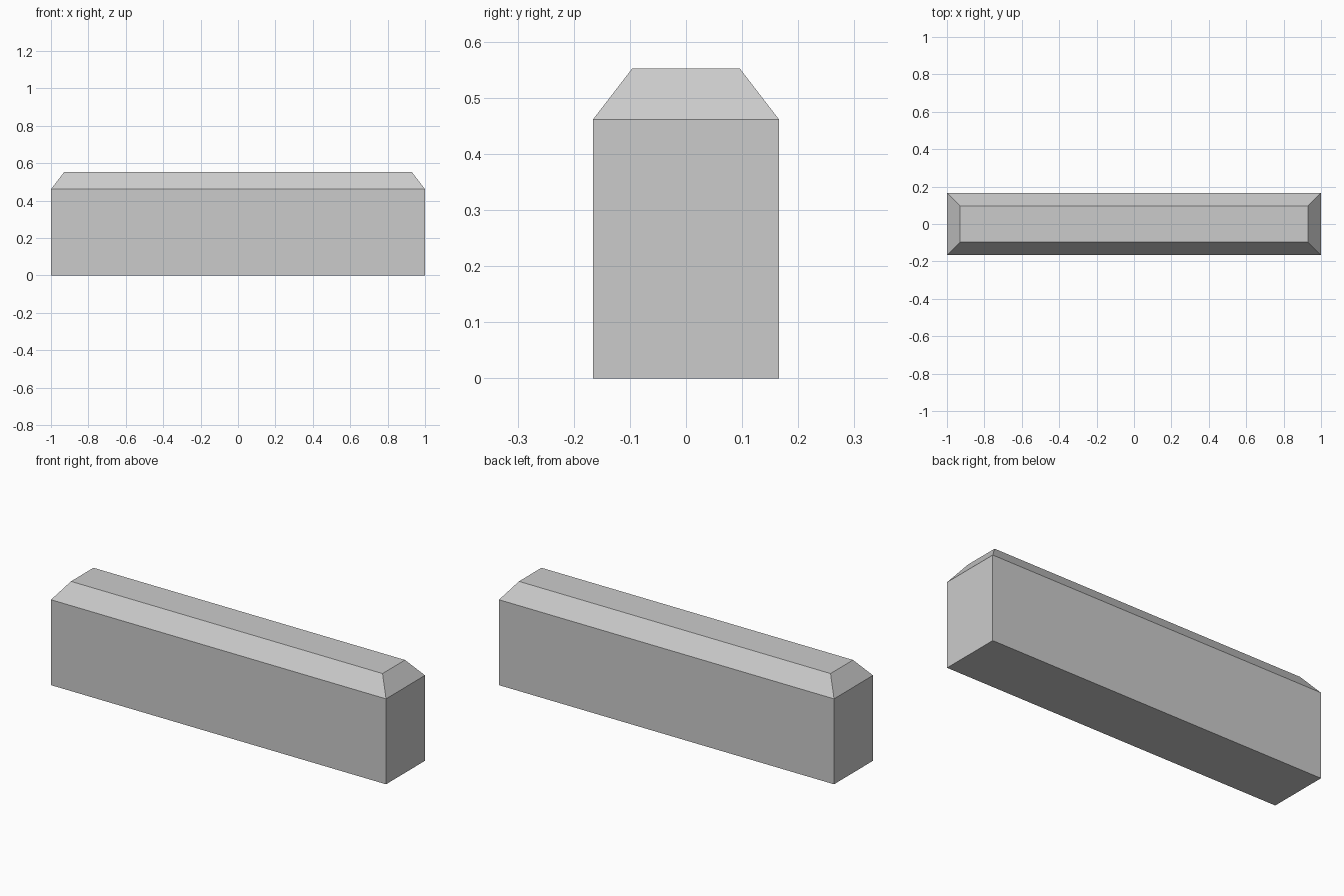
import bpy
import bmesh

if "Cube" in bpy.data.objects:
    bpy.data.objects.remove(bpy.data.objects["Cube"])

# Overall sizes
HALF_X, HALF_Y = 1.0, 0.166
SHOULDER_Z, TOP_Z = 0.461, 0.552
INSET = 0.07


def ring(bm, hx, hy, z):
    return [bm.verts.new((sx * hx, sy * hy, z))
            for sx, sy in ((-1, -1), (1, -1), (1, 1), (-1, 1))]


# Long block with sloped shoulders around a flat top
bm = bmesh.new()
rings = [ring(bm, HALF_X, HALF_Y, 0),
         ring(bm, HALF_X, HALF_Y, SHOULDER_Z),
         ring(bm, HALF_X - INSET, HALF_Y - INSET, TOP_Z)]
for low, high in zip(rings, rings[1:]):
    for i in range(4):
        j = (i + 1) % 4
        bm.faces.new((low[i], low[j], high[j], high[i]))
bm.faces.new(rings[0][::-1])
bm.faces.new(rings[-1])
bmesh.ops.recalc_face_normals(bm, faces=bm.faces)

mesh = bpy.data.meshes.new("chamfered_block")
bm.to_mesh(mesh)
bm.free()
block = bpy.data.objects.new("chamfered_block", mesh)
bpy.context.collection.objects.link(block)
